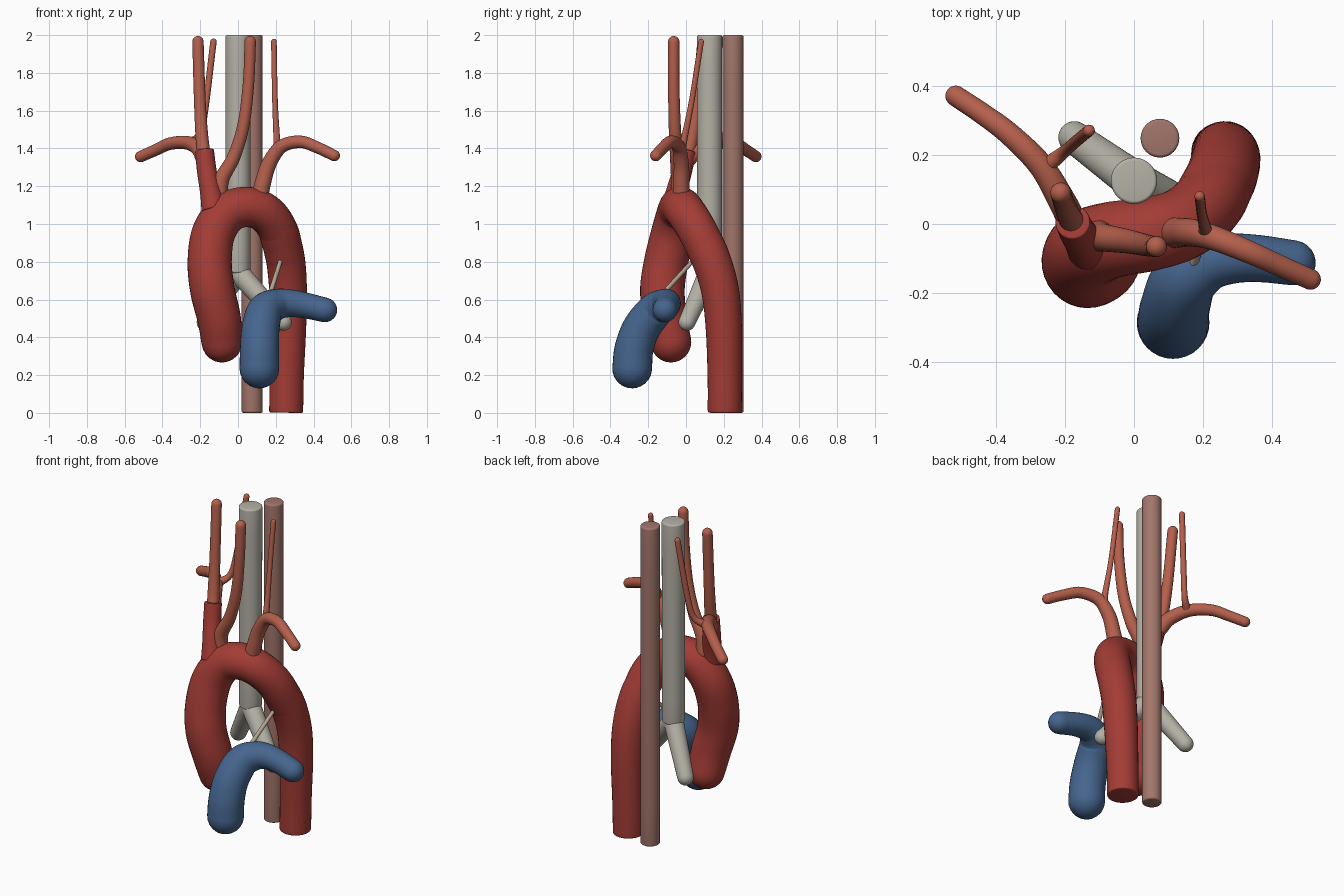
import bpy
import bmesh
from math import sin, cos, pi, radians
from mathutils import Vector

cube = bpy.data.objects.get("Cube")
if cube:
    bpy.data.objects.remove(cube)


def material(name, rgb):
    mat = bpy.data.materials.new(name)
    mat.use_nodes = True
    mat.diffuse_color = (*rgb, 1)
    bsdf = mat.node_tree.nodes["Principled BSDF"]
    bsdf.inputs["Base Color"].default_value = (*rgb, 1)
    bsdf.inputs["Roughness"].default_value = 0.6
    return mat


deep_red = material("deep red", (0.37, 0.045, 0.036))
coral = material("coral", (0.46, 0.115, 0.072))
blue = material("blue", (0.06, 0.13, 0.27))
bone_grey = material("bone grey", (0.46, 0.44, 0.38))
dusty_pink = material("dusty pink", (0.36, 0.18, 0.145))
beige = material("beige", (0.48, 0.39, 0.31))


def spline(points, steps):
    """Smooth path through (x, y, z, radius) points."""
    pts = [Vector(p) for p in points]
    pts = [2 * pts[0] - pts[1]] + pts + [2 * pts[-1] - pts[-2]]
    path = []
    for a, b, c, d in zip(pts, pts[1:], pts[2:], pts[3:]):
        for i in range(steps):
            t = i / steps
            path.append(0.5 * (2 * b + (c - a) * t + (2 * a - 5 * b + 4 * c - d) * t ** 2
                               + (3 * b - a - 3 * c + d) * t ** 3))
    return path + [pts[-2]]


def tube(name, mat, points, rounding=1.0, sides=32, steps=8):
    """Tapered tube; rounding 1 gives domed ends, a small value a soft rim."""
    path = spline(points, steps)
    centres = [p.to_3d() for p in path]
    radii = [p[3] for p in path]

    def dome(centre, out, radius):
        e = radius * rounding
        angles = [radians(a) for a in (15, 30, 45, 60, 73, 84)]
        return [(centre + out * e * sin(a), radius - e + e * cos(a)) for a in angles]

    head = dome(centres[0], (centres[0] - centres[1]).normalized(), radii[0])
    tail = dome(centres[-1], (centres[-1] - centres[-2]).normalized(), radii[-1])
    rings = head[::-1] + list(zip(centres, radii)) + tail

    bm = bmesh.new()
    loops = []
    tangent = (rings[1][0] - rings[0][0]).normalized()
    side = tangent.orthogonal().normalized()
    for i, (centre, radius) in enumerate(rings):
        before, after = rings[max(i - 1, 0)][0], rings[min(i + 1, len(rings) - 1)][0]
        new = (after - before).normalized()
        side = tangent.rotation_difference(new) @ side
        tangent = new
        other = tangent.cross(side)
        loops.append([bm.verts.new(centre + radius * (side * cos(a) + other * sin(a)))
                      for a in (2 * pi * k / sides for k in range(sides))])
    for low, high in zip(loops, loops[1:]):
        for k in range(sides):
            n = (k + 1) % sides
            bm.faces.new((low[k], low[n], high[n], high[k]))
    bm.faces.new(loops[0][::-1])
    bm.faces.new(loops[-1])
    bmesh.ops.recalc_face_normals(bm, faces=bm.faces[:])

    mesh = bpy.data.meshes.new(name)
    bm.to_mesh(mesh)
    bm.free()
    mesh.materials.append(mat)
    obj = bpy.data.objects.new(name, mesh)
    bpy.context.collection.objects.link(obj)
    bpy.ops.object.select_all(action="DESELECT")
    obj.select_set(True)
    bpy.context.view_layer.objects.active = obj
    bpy.ops.object.shade_smooth_by_angle(angle=radians(40))
    return obj


# Great artery: domed root, arch, and descending part with a flat foot
tube("aorta_rising_arch", deep_red, [
    (-0.085, -0.08, 0.375, 0.108), (-0.10, -0.11, 0.5, 0.115),
    (-0.135, -0.125, 0.65, 0.118), (-0.15, -0.105, 0.8, 0.117),
    (-0.13, -0.07, 0.95, 0.115), (-0.06, -0.045, 1.055, 0.11),
    (0.04, -0.03, 1.09, 0.107), (0.14, 0.0, 1.06, 0.105),
    (0.213, 0.06, 0.965, 0.104), (0.25, 0.13, 0.82, 0.103)])
tube("aorta_descending", deep_red, [
    (0.213, 0.06, 0.965, 0.104), (0.25, 0.13, 0.82, 0.103),
    (0.265, 0.18, 0.65, 0.1), (0.265, 0.2, 0.45, 0.096),
    (0.258, 0.205, 0.2, 0.091), (0.255, 0.205, 0.01, 0.09)], rounding=0.1)

# Short trunk on the right of the arch
tube("right_arch_trunk", deep_red, [
    (-0.13, -0.07, 1.08, 0.064), (-0.145, -0.05, 1.17, 0.056),
    (-0.165, -0.02, 1.28, 0.052), (-0.177, 0.005, 1.385, 0.05)], rounding=0.1)

# Head and arm arteries
tube("right_carotid", coral, [
    (-0.175, 0.0, 1.34, 0.036), (-0.19, 0.03, 1.45, 0.034),
    (-0.202, 0.06, 1.65, 0.031), (-0.212, 0.09, 1.965, 0.03)])
tube("left_carotid", coral, [
    (-0.1, -0.035, 1.14, 0.045), (-0.085, -0.04, 1.24, 0.04),
    (-0.02, -0.05, 1.36, 0.035), (0.03, -0.06, 1.53, 0.032),
    (0.056, -0.065, 1.75, 0.03), (0.065, -0.065, 1.965, 0.03)])
tube("right_arm_artery", coral, [
    (-0.18, 0.01, 1.34, 0.042), (-0.21, 0.07, 1.4, 0.04),
    (-0.27, 0.17, 1.43, 0.036), (-0.36, 0.26, 1.425, 0.033),
    (-0.44, 0.32, 1.39, 0.031), (-0.515, 0.37, 1.357, 0.03)])
tube("left_arm_artery", coral, [
    (0.11, -0.025, 1.12, 0.047), (0.13, -0.025, 1.21, 0.043),
    (0.165, -0.025, 1.32, 0.04), (0.23, -0.04, 1.41, 0.036),
    (0.33, -0.08, 1.435, 0.033), (0.42, -0.12, 1.405, 0.031),
    (0.51, -0.16, 1.362, 0.03)])

# Thin vertebral arteries
tube("right_vertebral_artery", coral, [
    (-0.25, 0.17, 1.43, 0.024), (-0.2, 0.21, 1.48, 0.018),
    (-0.172, 0.235, 1.62, 0.017), (-0.13, 0.27, 1.965, 0.017)], sides=20)
tube("left_vertebral_artery", coral, [
    (0.205, -0.025, 1.38, 0.024), (0.205, -0.01, 1.45, 0.018),
    (0.196, 0.03, 1.65, 0.015), (0.19, 0.08, 1.965, 0.015)], sides=20)

# Lung artery: wide stem bending into the left branch
tube("lung_artery", blue, [
    (0.113, -0.285, 0.235, 0.105), (0.114, -0.275, 0.34, 0.103),
    (0.12, -0.235, 0.45, 0.1), (0.145, -0.165, 0.54, 0.095),
    (0.21, -0.115, 0.575, 0.082), (0.28, -0.1, 0.58, 0.073),
    (0.36, -0.1, 0.568, 0.068), (0.46, -0.112, 0.545, 0.065)])

# Cord linking lung artery and arch
tube("arterial_ligament", beige, [
    (0.16, -0.15, 0.6, 0.013), (0.195, -0.05, 0.71, 0.012),
    (0.228, 0.045, 0.815, 0.011)], sides=16)

# Windpipe and its two branches
tube("windpipe", bone_grey, [
    (0, 0.125, 0.75, 0.065), (0, 0.125, 1.99, 0.067)], rounding=0.15)
for name, end in (("left_bronchus", (0.24, 0.005, 0.48, 0.045)),
                  ("right_bronchus", (-0.172, 0.25, 0.48, 0.047))):
    tube(name, bone_grey, [(0, 0.125, 0.745, 0.058), end])

# Gullet
tube("gullet", dusty_pink, [
    (0.075, 0.248, 0.01, 0.056), (0.075, 0.248, 1.99, 0.056)], rounding=0.18)
